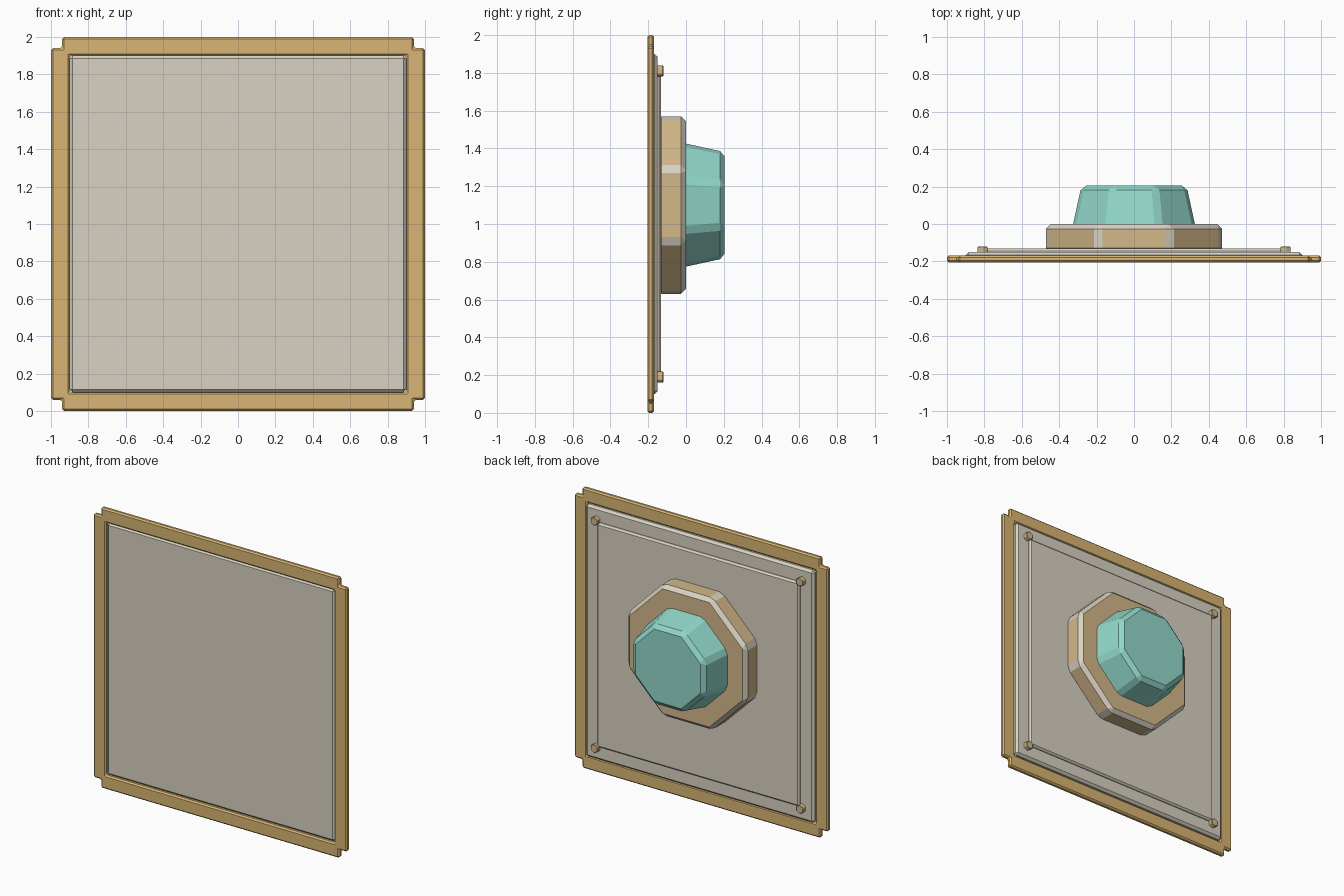
import bpy, bmesh
from math import cos, sin, pi

cube = bpy.data.objects.get("Cube")
if cube:
    bpy.data.objects.remove(cube, do_unlink=True)


def material(name, rgb):
    linear = [(c / 255 / 12.92) if c < 11 else ((c / 255 + 0.055) / 1.055) ** 2.4 for c in rgb]
    mat = bpy.data.materials.new(name)
    mat.use_nodes = True
    mat.diffuse_color = (*linear, 1)
    mat.node_tree.nodes["Principled BSDF"].inputs["Base Color"].default_value = (*linear, 1)
    return mat


gold = material("gold", (216, 181, 115))
stone = material("pale stone", (217, 210, 194))
tan = material("tan", (212, 184, 138))
teal = material("teal", (146, 216, 202))


def finish(name, bm, mats, bevel=0, bevel_slot=-1):
    bmesh.ops.recalc_face_normals(bm, faces=bm.faces)
    mesh = bpy.data.meshes.new(name)
    bm.to_mesh(mesh)
    bm.free()
    obj = bpy.data.objects.new(name, mesh)
    bpy.context.collection.objects.link(obj)
    for mat in mats:
        mesh.materials.append(mat)
    if bevel:
        mod = obj.modifiers.new("Chamfer", "BEVEL")
        mod.width = bevel
        mod.segments = 1
        mod.limit_method = "ANGLE"
        mod.angle_limit = 0.5
        mod.material = bevel_slot
    return obj


def prism(name, x, z, sides, rings, mats, turn=0, **kw):
    """Stack of (y, radius) rings around an axis running front to back."""
    bm = bmesh.new()
    loops = []
    for y, r in rings:
        angles = [turn + 2 * pi * i / sides for i in range(sides)]
        loops.append([bm.verts.new((x + r * sin(a), y, z + r * cos(a))) for a in angles])
    for a, b in zip(loops, loops[1:]):
        for i in range(sides):
            j = (i + 1) % sides
            bm.faces.new((a[i], a[j], b[j], b[i]))
    bm.faces.new(loops[0])
    bm.faces.new(loops[-1])
    return finish(name, bm, mats, **kw)


def plate(name, half, y0, y1, bevel):
    s = 2 ** 0.5
    return prism(name, 0, 1, 4, [(y0, half * s), (y1, half * s)], [stone], turn=pi / 4, bevel=bevel)


# Frame: square border with notched corners
steps = [-1, -0.94, -0.9, 0.9, 0.94, 1]
bm = bmesh.new()
grid = [[bm.verts.new((x, -0.205, 1 + z)) for z in steps] for x in steps]
last = len(steps) - 2
for i in range(last + 1):
    for j in range(last + 1):
        corner = i in (0, last) and j in (0, last)
        hole = i == j == last // 2
        if not corner and not hole:
            bm.faces.new((grid[i][j], grid[i + 1][j], grid[i + 1][j + 1], grid[i][j + 1]))
extruded = bmesh.ops.extrude_face_region(bm, geom=bm.faces[:])["geom"]
bmesh.ops.translate(bm, vec=(0, 0.036, 0), verts=[v for v in extruded if isinstance(v, bmesh.types.BMVert)])
finish("frame", bm, [gold], bevel=0.01)

# Stepped panel inside the frame
plate("panel", 0.9, -0.196, -0.15, 0.016)
plate("raised_back_panel", 0.8, -0.17, -0.132, 0.012)

# Corner bolts
for side, x in (("right", -0.81), ("left", 0.81)):
    for level, z in (("lower", 0.19), ("upper", 1.81)):
        prism(f"{level}_{side}_bolt", x, z, 6, [(-0.16, 0.032), (-0.12, 0.032)], [tan], bevel=0.004)

# Octagonal mount with pale chamfers, and tapered knob
flat = 1 / cos(pi / 8)
prism("knob_mount", 0, 1.1, 8, [(-0.155, 0.47 * flat), (0, 0.47 * flat)], [tan, stone],
      turn=pi / 8, bevel=0.026, bevel_slot=1)
prism("knob", 0, 1.1, 8, [(-0.03, 0.332 * flat), (0.205, 0.281 * flat)], [teal],
      turn=pi / 8, bevel=0.025)
